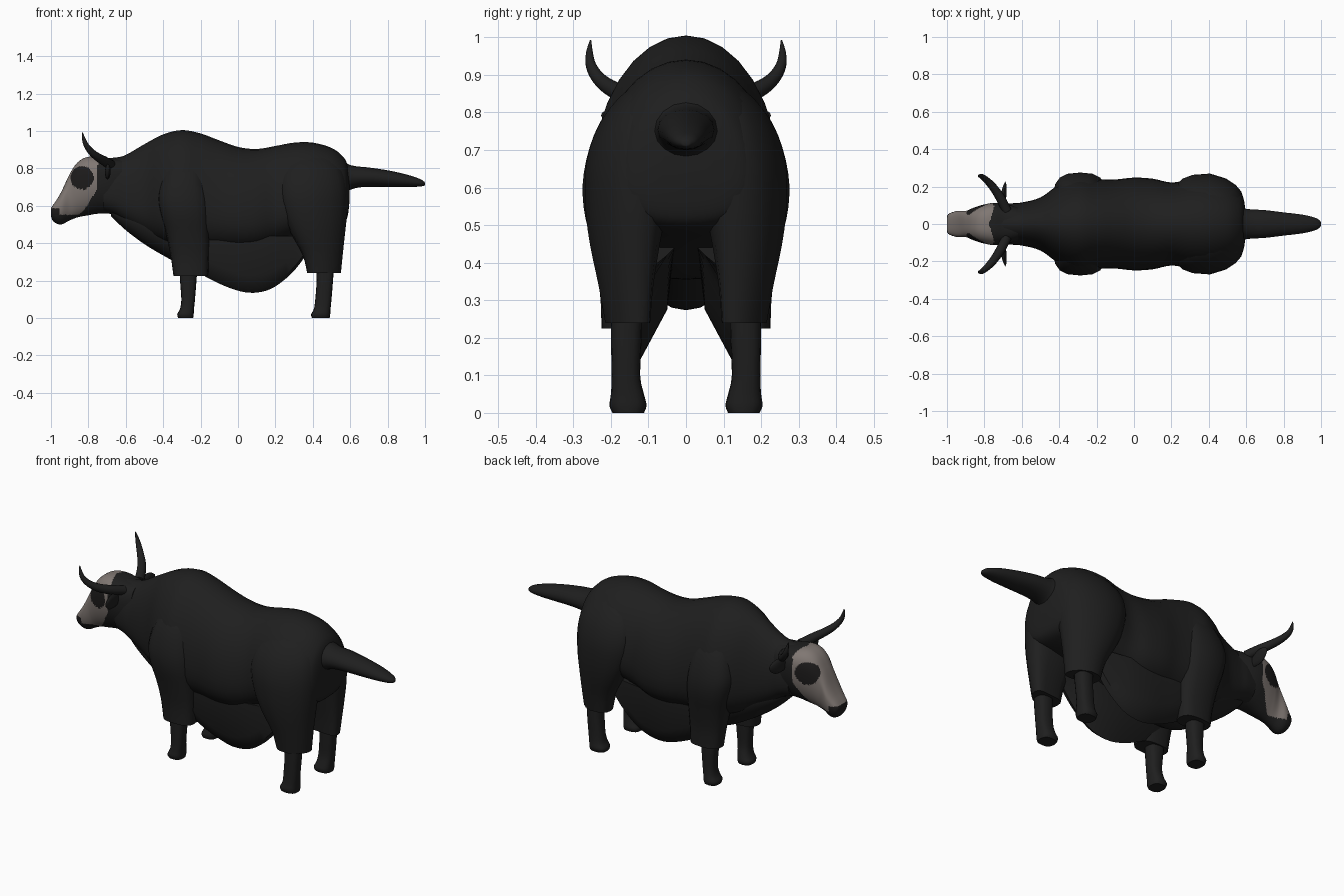
import bpy, bmesh
from math import sin, cos, pi, copysign
from mathutils import Vector

if "Cube" in bpy.data.objects:
    bpy.data.objects.remove(bpy.data.objects["Cube"])


def material(name, color):
    m = bpy.data.materials.new(name)
    m.use_nodes = True
    m.diffuse_color = (*color, 1)
    bsdf = m.node_tree.nodes["Principled BSDF"]
    bsdf.inputs["Base Color"].default_value = (*color, 1)
    bsdf.inputs["Roughness"].default_value = 0.9
    return m


COAT = material("black_coat", (0.0135, 0.0135, 0.0135))
FACE = material("pale_face", (0.215, 0.185, 0.17))
DARK = material("dark_nose_and_eye_patch", (0.012, 0.011, 0.011))


def smooth_rows(rows, steps):
    """Catmull-Rom interpolation between rows of section parameters."""
    out = []
    for i in range(len(rows) - 1):
        a, b, c, d = (rows[max(0, min(len(rows) - 1, i + k))] for k in (-1, 0, 1, 2))
        for s in range(steps):
            t = s / steps
            out.append([0.5 * (2 * q + (r - p) * t + (2 * p - 5 * q + 4 * r - u) * t * t
                               + (3 * q - p - 3 * r + u) * t ** 3)
                        for p, q, r, u in zip(a, b, c, d)])
    return out + [list(rows[-1])]


def loft(name, rings, mirror=False, angle=50):
    """Skin closed rings of equal length and cap both ends."""
    bm = bmesh.new()
    loops = [[bm.verts.new(p) for p in ring] for ring in rings]
    n = len(loops[0])
    for a, b in zip(loops, loops[1:]):
        for i in range(n):
            j = (i + 1) % n
            bm.faces.new((a[i], a[j], b[j], b[i]))
    bm.faces.new(loops[0])
    bm.faces.new(loops[-1])
    bmesh.ops.recalc_face_normals(bm, faces=bm.faces)
    mesh = bpy.data.meshes.new(name)
    bm.to_mesh(mesh)
    bm.free()
    mesh.materials.append(COAT)
    obj = bpy.data.objects.new(name, mesh)
    bpy.context.collection.objects.link(obj)
    if mirror:
        mod = obj.modifiers.new("both_sides", 'MIRROR')
        mod.use_axis = (False, True, False)
    bpy.ops.object.select_all(action='DESELECT')
    obj.select_set(True)
    bpy.context.view_layer.objects.active = obj
    bpy.ops.object.shade_smooth_by_angle(angle=angle * pi / 180)
    return obj


def spow(v, e):
    return copysign(abs(v) ** e, v)


def upright_ring(row, widest, segs, over, under):
    """Oval across the spine: x, top, bottom, half width; over/under < 1 are boxier."""
    x, top, bot, w = row
    mid = bot + widest * (top - bot)
    ring = []
    for i in range(segs):
        c, s = cos(2 * pi * i / segs), sin(2 * pi * i / segs)
        e, height = (over, top - mid) if s > 0 else (under, mid - bot)
        ring.append((x, w * spow(c, e), mid + spow(s, e) * height))
    return ring


def flat_ring(row, taper, e=0.75, segs=16):
    """Rounded box across a leg: z, x range, y range; taper narrows it to the rear."""
    z, x0, x1, y0, y1 = row
    ring = []
    for i in range(segs):
        c, s = cos(2 * pi * i / segs), sin(2 * pi * i / segs)
        x = (x0 + x1) / 2 + (x1 - x0) / 2 * spow(c, e)
        y = (y0 + y1) / 2 + (y1 - y0) / 2 * spow(s, e)
        ring.append((x, y * (1 - taper * max(0, c)), z))
    return ring


def spine_part(name, rows, widest=0.5, segs=32, steps=4, over=1, under=1):
    return loft(name, [upright_ring(r, widest, segs, over, under)
                       for r in smooth_rows(rows, steps)])


def leg_part(name, rows, taper=0.0):
    return loft(name, [flat_ring(r, taper) for r in smooth_rows(rows, 3)], mirror=True)


# Torso with shoulder hump and rump
spine_part("torso", [
    (-0.72, .855, .57, .10), (-0.66, .858, .55, .11), (-0.6, .872, .51, .115),
    (-0.5, .93, .45, .142), (-0.4, .982, .40, .212), (-0.3, 1.005, .375, .252),
    (-0.2, .987, .365, .24), (-0.1, .95, .36, .238), (0, .915, .355, .248),
    (0.1, .904, .36, .242), (0.2, .92, .39, .222), (0.3, .938, .43, .236),
    (0.4, .938, .46, .234), (0.5, .91, .48, .212), (0.56, .865, .50, .18),
    (0.585, .82, .54, .14), (0.597, .75, .63, .06)], widest=0.36, under=0.8)

# Head
head = spine_part("head", [
    (-1.0, .588, .545, .042), (-0.99, .603, .52, .055), (-0.965, .64, .503, .065),
    (-0.94, .685, .502, .07), (-0.9, .77, .522, .07), (-0.86, .83, .538, .086),
    (-0.81, .86, .548, .102), (-0.75, .862, .558, .113), (-0.69, .852, .558, .108),
    (-0.62, .85, .55, .09)], widest=0.62, segs=112, steps=12, over=0.75)

# Pale face with dark nose and round eye patches
head.data.materials.append(FACE)
head.data.materials.append(DARK)
for f in head.data.polygons:
    x, y, z = f.center
    jaw = 0.552 + 0.13 * (max(0, x + 0.855) / 0.095) ** 1.4
    crown = -0.775 + 0.3 * abs(y) if z > 0.82 else -0.755
    if x < crown and z > jaw:
        f.material_index = 1
        nose = x < -0.955 and z < 0.587
        eye = (x + 0.834) ** 2 + (z - 0.75) ** 2 < 0.062 ** 2 and abs(y) > 0.05
        if nose or eye:
            f.material_index = 2

# Tail
spine_part("tail", [
    (0.54, .86, .62, .11), (0.585, .825, .675, .085), (0.63, .812, .695, .078),
    (0.7, .805, .702, .074), (0.8, .79, .70, .062), (0.9, .768, .70, .05),
    (0.97, .745, .703, .033), (0.995, .73, .708, .016), (1.0, .722, .712, .005)], segs=16)

# Hair hanging under the throat and chest
spine_part("chest_fringe", [
    (-0.68, .60, .545, .05), (-0.6, .60, .47, .08), (-0.5, .60, .395, .11),
    (-0.4, .58, .335, .13), (-0.3, .55, .285, .13), (-0.2, .5, .275, .12),
    (-0.1, .48, .31, .1), (0.05, .47, .37, .08)], widest=0.6, segs=20)


# Hair skirts hanging along the belly
def skirt_ring(row):
    x, low, out = row
    return [(x, out - .01, .44), (x, out - .01, min(.43, low + .09)), (x, .15, low + .02),
            (x, .125, low), (x, .05, min(.42, low + .14)), (x, .03, .44)]


loft("belly_skirt", [skirt_ring(r) for r in smooth_rows([
    (-0.3, .30, .17), (-0.18, .225, .19), (-0.06, .167, .196), (0.05, .136, .20),
    (0.15, .146, .196), (0.23, .19, .185), (0.31, .265, .17), (0.38, .36, .15)], 3)],
    mirror=True, angle=35)

# Shaggy upper legs, flush with the torso at the top
leg_part("front_upper_leg", [
    (.225, -.345, -.16, .11, .225), (.33, -.36, -.155, .10, .23),
    (.45, -.385, -.152, .08, .252), (.55, -.415, -.15, .05, .273),
    (.64, -.43, -.155, .04, .272), (.74, -.41, -.175, .04, .245),
    (.82, -.38, -.2, .04, .198), (.88, -.34, -.24, .04, .13)])
leg_part("hind_upper_leg", [
    (.24, .37, .55, .10, .215), (.34, .345, .56, .09, .233),
    (.45, .285, .572, .07, .256), (.55, .24, .582, .05, .268),
    (.66, .215, .585, .04, .266), (.76, .225, .572, .04, .235),
    (.84, .27, .53, .04, .178), (.89, .33, .48, .04, .11)], taper=0.2)

# Lower legs with hooves
for name, x, lean in (("front_lower_leg", -0.27, 0), ("hind_lower_leg", 0.46, 0.014)):
    leg_part(name, [
        (.30, x - .045, x + .055, .115, .20), (.2, x - .04, x + .048, .118, .20),
        (.1, x - .033 - lean, x + .04, .122, .198),
        (.05, x - .04 - lean, x + .035, .112, .20),
        (.02, x - .055 - lean, x + .033, .105, .204),
        (0, x - .05 - lean, x + .03, .112, .196)])


def tube(name, rows, flat=1.0):
    """Round tube through rows of x, y, z, radius; flat thins it along x."""
    path = smooth_rows(rows, 4)
    rings = []
    for i, row in enumerate(path):
        p = Vector(row[:3])
        ahead, behind = path[min(i + 1, len(path) - 1)], path[max(i - 1, 0)]
        along = (Vector(ahead[:3]) - Vector(behind[:3])).normalized()
        u = along.cross(Vector((1, 0, 0))).normalized()
        v = along.cross(u)
        rings.append([p + row[3] * (u * cos(a) + v * flat * sin(a))
                      for a in (2 * pi * k / 12 for k in range(12))])
    loft(name, rings, mirror=True)


# Horns, swept outward, forward and up
tube("horn", [
    (-0.68, .07, .82, .026), (-0.715, .14, .84, .025), (-0.752, .195, .862, .022),
    (-0.786, .232, .89, .018), (-0.812, .253, .925, .014),
    (-0.825, .257, .96, .009), (-0.832, .254, .992, .002)])

# Ears
tube("ear", [
    (-0.70, .08, .77, .02), (-0.698, .13, .778, .038), (-0.695, .17, .785, .04),
    (-0.69, .205, .79, .025), (-0.688, .225, .795, .004)], flat=0.35)
